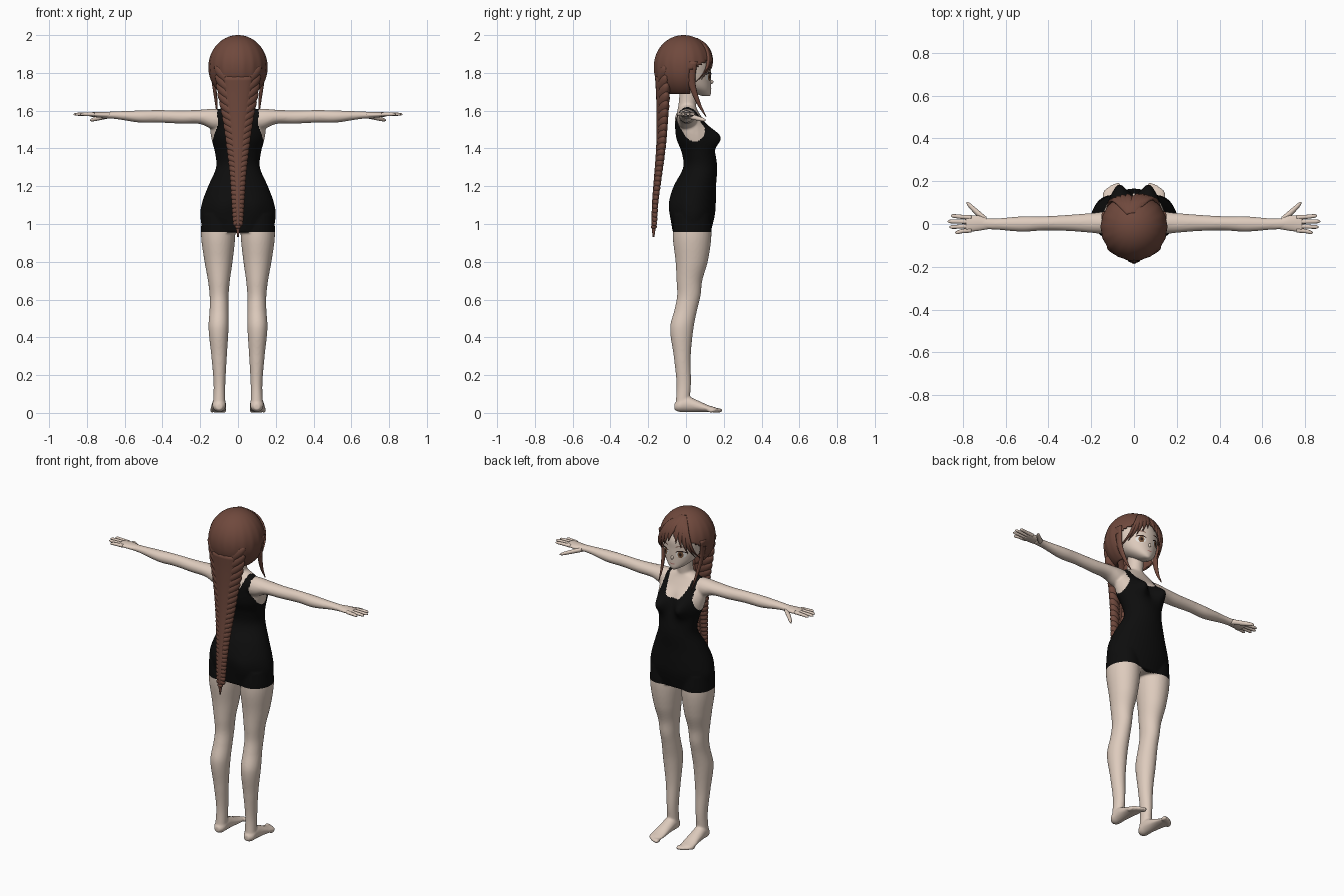
import bpy, bmesh, math
from mathutils import Matrix, Euler, Vector

cube = bpy.data.objects.get("Cube")
if cube:
    bpy.data.objects.remove(cube)


def material(name, r, g, b):
    m = bpy.data.materials.new(name)
    m.use_nodes = True
    m.diffuse_color = (r, g, b, 1)
    bsdf = m.node_tree.nodes["Principled BSDF"]
    bsdf.inputs["Base Color"].default_value = (r, g, b, 1)
    bsdf.inputs["Roughness"].default_value = 0.8
    return m


skin = material("skin", .73, .6, .51)
hair = material("brown hair", .16, .066, .046)
black = material("black cloth", .004, .004, .004)
white = material("eye white", .8, .78, .75)
iris = material("iris brown", .2, .1, .05)
dark = material("lash dark", .02, .01, .008)
pink = material("lip pink", .5, .22, .19)


def interp(st, t):
    """Smooth curve through stations whose first value is the axis position."""
    i = 0
    while i < len(st) - 2 and t > st[i + 1][0]:
        i += 1
    a, b = st[i], st[i + 1]
    p, n = st[max(i - 1, 0)], st[min(i + 2, len(st) - 1)]
    d = b[0] - a[0]
    u = (t - a[0]) / d
    out = []
    for k in range(1, len(a)):
        ma = (b[k] - p[k]) / (b[0] - p[0]) * d
        mb = (n[k] - a[k]) / (n[0] - a[0]) * d
        h = u * u * (3 - 2 * u)
        out.append(a[k] + (b[k] - a[k]) * h + ma * u * (1 - u) ** 2 - mb * u * u * (1 - u))
    return out


def loft(bm, st, axis=2, side=1, steps=24, seg=20):
    """Closed tube of elliptic rings; stations are (axis, centre, centre, radius, radius)."""
    rings = []
    for s in range(steps + 1):
        t = st[0][0] + (st[-1][0] - st[0][0]) * s / steps
        ca, cb, ra, rb = interp(st, t)
        ring = []
        for k in range(seg):
            w = math.tau * k / seg
            co = [ca + ra * math.cos(w), cb + rb * math.sin(w)]
            co.insert(axis, t)
            co[0] *= side
            ring.append(bm.verts.new(co))
        rings.append(ring)
    for lo, hi in zip(rings, rings[1:]):
        for k in range(seg):
            j = (k + 1) % seg
            bm.faces.new((lo[k], lo[j], hi[j], hi[k]))
    bm.faces.new(rings[0])
    bm.faces.new(rings[-1])
    return [v for r in rings for v in r]


def ball(bm, loc, scale, rot=(0, 0, 0), u=16, v=10):
    m = Matrix.LocRotScale(Vector(loc), Euler(rot), Vector(scale))
    return bmesh.ops.create_uvsphere(bm, u_segments=u, v_segments=v, radius=1, matrix=m)["verts"]


def finish(name, bm, *mats, recalc=True):
    if recalc:
        bmesh.ops.recalc_face_normals(bm, faces=bm.faces)
    me = bpy.data.meshes.new(name)
    bm.to_mesh(me)
    bm.free()
    for m in mats:
        me.materials.append(m)
    me.polygons.foreach_set("use_smooth", [True] * len(me.polygons))
    ob = bpy.data.objects.new(name, me)
    bpy.context.scene.collection.objects.link(ob)
    return ob


# Body: torso, neck, arms, legs and feet fused into one skin
bm = bmesh.new()
torso = [(.955, 0, .03, .185, .1), (1.05, 0, .035, .2, .118), (1.12, 0, .035, .188, .123),
         (1.2, 0, .047, .158, .112), (1.3, 0, .075, .116, .09), (1.38, 0, .065, .122, .088),
         (1.45, 0, .04, .14, .09), (1.52, 0, .025, .148, .083), (1.57, 0, .012, .14, .068),
         (1.605, 0, .01, .105, .05), (1.63, 0, .01, .05, .04)]
for v in loft(bm, torso, steps=70, seg=64):
    x, y, z = v.co
    if y > .05:      # bust
        v.co.y += .07 * math.exp(-((abs(x) - .073) / .045) ** 2 - ((z - 1.46) / .055) ** 2)
    elif y < 0:      # seat
        v.co.y -= .012 * math.exp(-((abs(x) - .09) / .06) ** 2 - ((z - 1.07) / .07) ** 2)
loft(bm, [(1.58, 0, 0, .06, .05), (1.64, 0, .008, .046, .047), (1.74, 0, .015, .045, .047)])
arm = [(.06, .005, 1.55, .05, .055), (.13, .005, 1.555, .053, .055), (.2, .005, 1.567, .046, .038),
       (.3, .005, 1.566, .038, .035), (.42, .003, 1.57, .033, .033), (.52, 0, 1.569, .036, .032),
       (.65, 0, 1.576, .026, .02), (.72, .003, 1.576, .027, .017)]
leg = [(.03, .1, -.02, .033, .036), (.15, .098, -.012, .031, .038), (.3, .1, -.02, .041, .045),
       (.45, .103, -.022, .053, .062), (.55, .1, 0, .05, .06), (.62, .1, .015, .05, .062),
       (.7, .101, .018, .058, .068), (.8, .103, .03, .074, .085), (.93, .105, .032, .09, .102),
       (1.05, .105, .032, .088, .1)]
foot = [(-.062, .1, .032, .016, .016), (-.04, .1, .038, .033, .032), (0, .1, .047, .036, .042),
        (.06, .102, .036, .039, .031), (.12, .104, .022, .042, .018), (.16, .104, .016, .037, .012)]
for s in (-1, 1):
    loft(bm, arm, 0, s, 50, 32)
    loft(bm, leg, 2, s, 60, 32)
    loft(bm, foot, 1, s, 24, 24)
    for k in range(5):
        ball(bm, (s * (.074 + .016 * k), .172 - .004 * k * k * .6, .013),
             (.013 if k == 0 else .0085, .022, .013))
body = finish("body", bm, skin, black)
remesh = body.modifiers.new("fuse", "REMESH")
remesh.mode = "VOXEL"
remesh.voxel_size = .006
relax = body.modifiers.new("relax", "SMOOTH")
relax.iterations = 5
fused = bpy.data.meshes.new_from_object(body.evaluated_get(bpy.context.evaluated_depsgraph_get()))
body.modifiers.clear()
body.data = fused
fused.materials.clear()
fused.materials.append(skin)
fused.materials.append(black)


def is_cloth(x, y, z):
    x = abs(x)
    if z < .955 or z > 1.63:
        return False
    if z > 1.43 and y < .1 and x > .108 + max(0, 1.52 - z) * .35:     # armhole
        return False
    if y >= .1 and z > 1.53 and x > .115:
        return False
    base = 1.5 if y > .015 else 1.53                                  # neckline scoops
    return z < base + .1 * (x / .078) ** 4


for p in fused.polygons:
    p.use_smooth = True
    p.material_index = int(is_cloth(*p.center))

# Hands
bm = bmesh.new()
for s in (-1, 1):
    loft(bm, [(.68, 0, 1.577, .024, .016), (.73, .004, 1.578, .036, .015),
              (.785, 0, 1.58, .038, .011)], 0, s)
    for y, tip, spread in ((.03, .855, .038), (.01, .87, .012), (-.01, .862, -.014), (-.029, .835, -.04)):
        loft(bm, [(.76, y, 1.58, .011, .01), (.81, (y + spread) / 2, 1.581, .0095, .009),
                  (tip - .008, spread, 1.581, .008, .007), (tip, spread, 1.58, .003, .003)], 0, s, 14, 12)
    loft(bm, [(.69, .016, 1.572, .018, .014), (.74, .06, 1.56, .016, .012),
              (.772, .09, 1.552, .012, .009), (.783, .1, 1.549, .004, .004)], 0, s, 14, 12)
finish("hands", bm, skin)

# Head, nose and ears
skull = [(1.677, 0, .108, .014, .018), (1.69, 0, .09, .04, .042), (1.72, 0, .06, .077, .073),
         (1.76, 0, .033, .103, .1), (1.8, 0, .02, .117, .113), (1.86, 0, .01, .125, .122),
         (1.92, 0, 0, .105, .105), (1.96, 0, 0, .06, .06)]
bm = bmesh.new()
loft(bm, skull, steps=40, seg=48)
ball(bm, (0, .133, 1.752), (.008, .012, .011), (.3, 0, 0))
for s in (-1, 1):
    ball(bm, (s * .128, .02, 1.775), (.01, .02, .034), (-.2, 0, 0))
finish("head", bm, skin)


def patch(name, cx, cz, w, h, lift, mat, bend=0):
    """Thin ellipse laid on the face, optionally arched."""
    bm = bmesh.new()

    def vert(r, k):
        a = math.tau * k / 20
        x = cx + w * r * math.cos(a)
        z = cz + h * r * math.sin(a) - bend * ((x - cx) / w) ** 2
        c, cy, rx, ry = interp(skull, z)
        return bm.verts.new((x, cy + ry * math.sqrt(max(0, 1 - (x / rx) ** 2)) + lift, z))
    mid = vert(0, 0)
    inner = [vert(.5, k) for k in range(20)]
    outer = [vert(1, k) for k in range(20)]
    for k in range(20):
        j = (k + 1) % 20
        bm.faces.new((mid, inner[j], inner[k]))
        bm.faces.new((inner[k], inner[j], outer[j], outer[k]))
    finish(name, bm, mat, recalc=False)


# Painted face
for s, label in ((1, "left"), (-1, "right")):
    patch(label + "_eye_white", s * .051, 1.778, .027, .02, .002, white)
    patch(label + "_iris", s * .05, 1.778, .015, .02, .0035, iris)
    patch(label + "_pupil", s * .05, 1.779, .007, .01, .005, dark)
    patch(label + "_lash", s * .052, 1.8, .03, .004, .005, dark, .01)
    patch(label + "_brow", s * .052, 1.829, .027, .003, .004, hair, .007)
patch("mouth", 0, 1.715, .018, .003, .002, pink, -.002)

# Hair cap, open over the face
HC, HR = Vector((0, -.013, 1.83)), Vector((.157, .16, .17))
bm = bmesh.new()
for v in ball(bm, HC, HR, u=96, v=48):
    d = v.co - HC
    ridge = 1 - .02 * abs(math.sin(9 * math.atan2(d.y, d.x))) * (1 - abs(d.z) / HR.z)
    v.co = (HC.x + d.x * ridge, HC.y + d.y * ridge, v.co.z)
opening = []
for f in bm.faces:
    c = f.calc_center_median()
    if c.z < 1.69 or (c.y > .02 and c.z < 1.89 - 3 * c.x ** 2):
        opening.append(f)
bmesh.ops.delete(bm, geom=opening, context="FACES")
cap = finish("hair_cap", bm, hair)
shell = cap.modifiers.new("thickness", "SOLIDIFY")
shell.thickness = .008

# Fringe sweeping from a parting, and long locks by the cheeks
bm = bmesh.new()
for ex, ez in ((-.135, 1.73), (-.115, 1.76), (-.09, 1.79), (-.06, 1.825), (-.03, 1.85),
               (.02, 1.85), (.05, 1.825), (.08, 1.8), (.11, 1.765), (.135, 1.73)):
    st = []
    for k in range(7):
        u = 1 - k / 6
        x = -.015 + (ex + .015) * u ** .6
        z = 1.985 + (ez - 1.985) * u
        d = 1 - ((z - HC.z) / HR.z) ** 2 - (x / HR.x) ** 2
        taper = min(1, 1.6 * (1 - u) + .08)
        st.append((z, x, HC.y + HR.y * math.sqrt(max(d, .06)) - .002, .022 * taper, .011 * taper))
    loft(bm, st, steps=18, seg=12)
lock = [(1.57, .11, .105, .002, .003), (1.64, .115, .066, .007, .011), (1.75, .128, .03, .011, .02),
        (1.86, .14, .035, .012, .025)]
for s in (-1, 1):
    loft(bm, lock, 2, s, 18, 12)
finish("fringe_and_locks", bm, hair)

# Long braid: overlapping mirrored lobes around a core, with a tie and tuft
path = [(.93, -.172, .006, .006), (1, -.17, .022, .016), (1.12, -.165, .032, .019),
        (1.25, -.152, .042, .023), (1.4, -.138, .062, .027), (1.55, -.132, .088, .031),
        (1.68, -.132, .118, .035), (1.78, -.14, .13, .032)]
bm = bmesh.new()
loft(bm, [(z, 0, y, w * .6, t * .75) for z, y, w, t in path], steps=40)
z = 1.78
while z > .99:
    y, w, t = interp(path, z)
    for s in (-1, 1):
        ball(bm, (s * w * .48, y + w * .12, z), (w * .66, t * .85, .016 + w * .14),
             (0, -s * .75, s * .3))
    z -= .016 + w * .22
ball(bm, (0, -.17, .985), (.016, .016, .012))
finish("braid", bm, hair)
